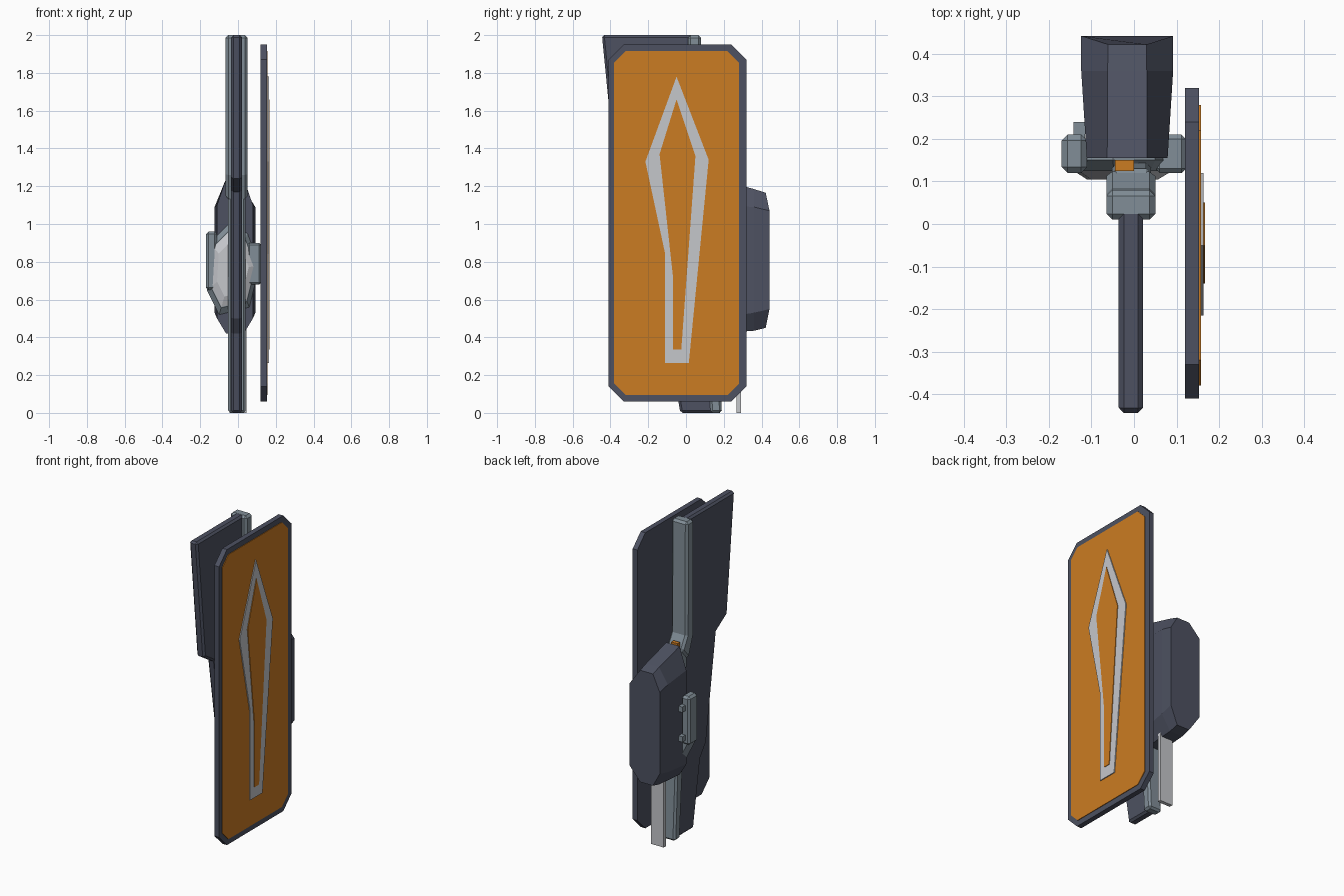
import bpy, bmesh
from mathutils import Vector

cube = bpy.data.objects.get("Cube")
if cube:
    bpy.data.objects.remove(cube, do_unlink=True)


def material(name, rgb):
    m = bpy.data.materials.new(name)
    m.use_nodes = True
    col = (*rgb, 1)
    m.diffuse_color = col
    bsdf = m.node_tree.nodes["Principled BSDF"]
    bsdf.inputs["Base Color"].default_value = col
    bsdf.inputs["Roughness"].default_value = 0.7
    return m


DARK = material("dark slate", (0.075, 0.083, 0.12))
STEEL = material("blue grey steel", (0.22, 0.27, 0.31))
LIGHT = material("light grey", (0.56, 0.57, 0.60))
ORANGE = material("orange", (0.60, 0.20, 0.016))


def finish(bm, name, mat, bevel=0):
    bmesh.ops.recalc_face_normals(bm, faces=bm.faces)
    mesh = bpy.data.meshes.new(name)
    bm.to_mesh(mesh)
    bm.free()
    ob = bpy.data.objects.new(name, mesh)
    bpy.context.collection.objects.link(ob)
    mesh.materials.append(mat)
    if bevel:
        mod = ob.modifiers.new("chamfer", 'BEVEL')
        mod.width = bevel
        mod.segments = 1
        mod.limit_method = 'ANGLE'
        mod.angle_limit = 1.0
    return ob


def loft(name, rings, mat, bevel=0):
    """Skin matching rings of points and cap both ends."""
    bm = bmesh.new()
    loops = [[bm.verts.new(p) for p in ring] for ring in rings]
    n = len(loops[0])
    for a, b in zip(loops, loops[1:]):
        for i in range(n):
            j = (i + 1) % n
            bm.faces.new((a[i], a[j], b[j], b[i]))
    bm.faces.new(loops[0])
    bm.faces.new(loops[-1])
    return finish(bm, name, mat, bevel)


def side_plate(name, outline, x0, x1, mat, bevel=0):
    """Extrude a (y, z) outline along x."""
    return loft(name, [[(x, y, z) for y, z in outline] for x in (x0, x1)], mat, bevel)


def box(name, lo, hi, mat, bevel=0):
    outline = [(lo[1], lo[2]), (hi[1], lo[2]), (hi[1], hi[2]), (lo[1], hi[2])]
    return side_plate(name, outline, lo[0], hi[0], mat, bevel)


def cut_rect(y0, y1, z0, z1, c):
    """Rectangle with cut corners."""
    return [(y0 + c, z0), (y1 - c, z0), (y1, z0 + c), (y1, z1 - c),
            (y1 - c, z1), (y0 + c, z1), (y0, z1 - c), (y0, z0 + c)]


# Flat sign panel with its orange field and spear emblem
side_plate("panel", cut_rect(-0.41, 0.32, 0.06, 1.95, 0.08), 0.12, 0.153, DARK)
side_plate("panel_field", cut_rect(-0.38, 0.28, 0.095, 1.915, 0.06), 0.151, 0.157, ORANGE)
side_plate("emblem", [(-0.05, 1.78), (0.12, 1.34), (0.015, 0.265), (-0.11, 0.265),
                      (-0.11, 0.84), (-0.215, 1.33)], 0.156, 0.163, LIGHT)
side_plate("emblem_centre", [(-0.05, 1.66), (0.05, 1.36), (-0.025, 0.335), (-0.07, 0.335),
                             (-0.07, 0.73), (-0.14, 1.37)], 0.162, 0.167, ORANGE)

# Long blade plate, stepped along its front edge
side_plate("blade", [(-0.445, 2), (-0.37, 1.24), (-0.26, 1.17), (-0.16, 0.5), (-0.1, 0.42),
                     (-0.03, 0), (0.16, 0), (0.1, 1.2), (0.035, 1.28), (0.035, 2)],
           -0.036, 0.021, DARK, 0.012)

# Spine rail running behind the blade, set back below the step
side_plate("upper_spine", [(0.01, 2), (0.08, 2), (0.085, 1.28), (0.13, 1.2),
                           (0.06, 1.12), (0.01, 1.26)], -0.065, 0.05, STEEL, 0.014)
side_plate("lower_spine", [(0.05, 1.22), (0.13, 1.22), (0.19, 0), (0.13, 0)],
           -0.052, 0.04, STEEL, 0.012)
box("spine_peg", (-0.045, 0.125, 1.15), (0, 0.15, 1.25), ORANGE)


# Faceted housing at the back
def housing_ring(y, half_top, half_side, z_top, z_high, z_low, z_bottom, lift=0):
    xc = -0.016
    right = [(half_top, z_bottom, y), (half_side, z_low, y + lift),
             (half_side, z_high, y + lift), (half_top, z_top, y)]
    ring = right + [(-x, z, yy) for x, z, yy in reversed(right)]
    return [(xc + x, yy, z) for x, z, yy in ring]


loft("housing", [housing_ring(0.155, 0.047, 0.095, 1.24, 1.1, 0.5, 0.42),
                 housing_ring(0.36, 0.046, 0.108, 1.185, 1.09, 0.53, 0.435),
                 housing_ring(0.422, 0.045, 0.108, 1.165, 1.07, 0.55, 0.45, 0.02)], DARK)

# Faceted grip mount between blade and housing
mount = [(-0.165, 0.65), (-0.15, 0.9), (-0.05, 1.0), (0.05, 0.95),
         (0.115, 0.78), (0.06, 0.56), (-0.1, 0.52)]


def mount_ring(y, scale):
    return [(-0.03 + (x + 0.03) * scale, y, 0.76 + (z - 0.76) * scale) for x, z in mount]


loft("grip_mount", [mount_ring(0.125, 0.85), mount_ring(0.15, 1), mount_ring(0.2, 0.9)], STEEL)
loft("mount_face", [mount_ring(0.105, 0.6), mount_ring(0.126, 0.84)], LIGHT)
box("panel_arm", (0.05, 0.12, 0.68), (0.122, 0.21, 0.9), STEEL, 0.01)

# Side plate with its two knobs
box("side_cover", (-0.17, 0.12, 0.65), (-0.11, 0.21, 0.96), STEEL, 0.014)
for i, z in enumerate((0.68, 0.87)):
    box(f"cover_knob_{i + 1}", (-0.142, 0.19, z), (-0.115, 0.24, z + 0.035), STEEL)

# Light slat hanging below the housing
box("rear_slat", (-0.045, 0.267, 0), (0.045, 0.29, 0.5), LIGHT)
